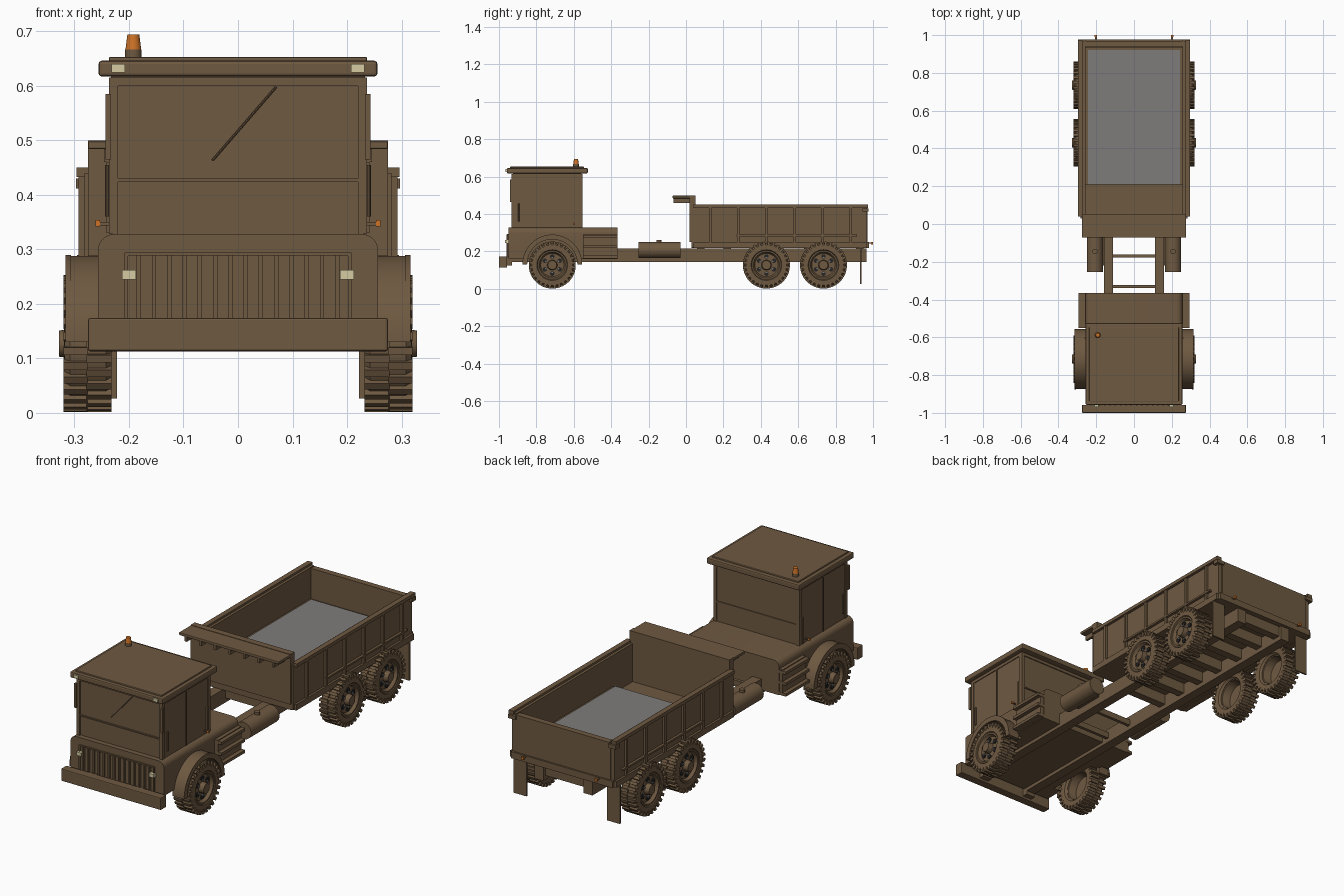
import bpy, bmesh, math
from mathutils import Matrix, Vector

if "Cube" in bpy.data.objects:
    bpy.data.objects.remove(bpy.data.objects["Cube"])


def material(name, rgb):
    m = bpy.data.materials.new(name)
    m.diffuse_color = (*rgb, 1)
    m.use_nodes = True
    m.node_tree.nodes["Principled BSDF"].inputs["Base Color"].default_value = m.diffuse_color
    return m


BROWN = material("earth brown", (0.157, 0.100, 0.053))
GREY = material("steel grey", (0.212, 0.203, 0.194))
ORANGE = material("signal orange", (0.62, 0.17, 0.02))
PALE = material("lamp cream", (0.66, 0.60, 0.36))
DARK = material("dark rim", (0.018, 0.018, 0.018))


def finish(name, bm, mat, mirror=False, bevel=0, segs=2, smooth=False):
    bmesh.ops.recalc_face_normals(bm, faces=bm.faces)
    me = bpy.data.meshes.new(name)
    bm.to_mesh(me)
    bm.free()
    ob = bpy.data.objects.new(name, me)
    bpy.context.collection.objects.link(ob)
    me.materials.append(mat)
    if bevel:
        b = ob.modifiers.new("bevel", "BEVEL")
        b.width, b.segments = bevel, segs
    if mirror:
        ob.modifiers.new("mirror", "MIRROR")
    if smooth:
        bpy.context.view_layer.objects.active = ob
        ob.select_set(True)
        bpy.ops.object.shade_smooth_by_angle()
        ob.select_set(False)
    return ob


def add_box(bm, x, y, z, turn=None):
    m = Matrix.Translation((sum(x) / 2, sum(y) / 2, sum(z) / 2)) @ Matrix.Diagonal(
        (x[1] - x[0], y[1] - y[0], z[1] - z[0], 1))
    bmesh.ops.create_cube(bm, size=1, matrix=(turn or Matrix()) @ m)


def box(name, x, y, z, mat=BROWN, **kw):
    bm = bmesh.new()
    add_box(bm, x, y, z)
    return finish(name, bm, mat, **kw)


def boxes(name, spans, mat=BROWN, **kw):
    bm = bmesh.new()
    for s in spans:
        add_box(bm, *s)
    return finish(name, bm, mat, **kw)


def sym(w):
    return (-w, w)


def rod(name, a, b, r, r2=None, mat=BROWN, n=24, **kw):
    a, b = Vector(a), Vector(b)
    bm = bmesh.new()
    q = (b - a).to_track_quat('Z', 'Y').to_matrix().to_4x4()
    bmesh.ops.create_cone(bm, cap_ends=True, segments=n, radius1=r, radius2=r if r2 is None else r2,
                          depth=(b - a).length, matrix=Matrix.Translation((a + b) / 2) @ q)
    return finish(name, bm, mat, **kw)


def lathe(name, profile, y, z, mat=BROWN, n=48, arc=None, **kw):
    # closed (x, radius) profile swept around an axle along x
    bm = bmesh.new()
    a0, a1 = arc or (0, 2 * math.pi)
    rings = []
    for i in range(n + (1 if arc else 0)):
        a = a0 + (a1 - a0) * i / n
        rings.append([bm.verts.new((x, y + r * math.cos(a), z + r * math.sin(a))) for x, r in profile])
    k = len(profile)
    for i in range(n):
        p, q = rings[i], rings[(i + 1) % len(rings)]
        for j in range(k):
            bm.faces.new((p[j], p[(j + 1) % k], q[(j + 1) % k], q[j]))
    if arc:
        bm.faces.new(rings[0])
        bm.faces.new(rings[-1])
    return finish(name, bm, mat, smooth=True, **kw)


# chassis ladder
box("frame_rail", (0.11, 0.16), (-0.94, 0.965), (0.143, 0.215), mirror=True)
boxes("frame_crossbars", [(sym(0.112), (y - 0.008, y + 0.008), (0.165, 0.195)) for y in (-0.33, -0.17)])
boxes("bed_crossbars", [(sym(0.112), (y - 0.02, y + 0.02), (0.165, 0.222))
                        for y in (0.08, 0.22, 0.36, 0.50, 0.65, 0.80, 0.93)])
WHEELS = (-0.715, 0.43, 0.735)

# wheels: tyre, staggered lugs, rim, dark holes, hub
TYRE = [(0.235, 0.082), (0.232, 0.108), (0.242, 0.117), (0.308, 0.117), (0.318, 0.108),
        (0.319, 0.082), (0.308, 0.074), (0.245, 0.074)]
RIM = [(0.245, 0.078), (0.316, 0.078), (0.316, 0.070), (0.301, 0.062), (0.304, 0.001),
       (0.292, 0.001), (0.290, 0.062), (0.250, 0.070)]
for y in WHEELS:
    z = 0.127
    lathe("tyre", TYRE, y, z, mirror=True)
    lathe("rim", RIM, y, z, mirror=True)
    bm = bmesh.new()
    for i in range(56):
        turn = Matrix.Translation((0, y, z)) @ Matrix.Rotation(math.tau * i / 56, 4, 'X')
        x = (0.276, 0.320) if i % 2 else (0.232, 0.278)
        add_box(bm, x, (-0.007, 0.007), (0.102, 0.1255), turn)
    finish("tread_lugs", bm, BROWN, mirror=True)
    for i in range(6):
        a = math.tau * (i + 0.5) / 6
        hy, hz = y + 0.046 * math.cos(a), z + 0.046 * math.sin(a)
        rod("rim_hole", (0.299, hy, hz), (0.307, hy, hz), 0.012, mat=DARK, n=12, mirror=True)
    rod("hub", (0.29, y, z), (0.328, y, z), 0.029, 0.024, mirror=True, smooth=True)
    bm = bmesh.new()
    for i in range(6):
        turn = Matrix.Translation((0, y, z)) @ Matrix.Rotation(math.tau * i / 6, 4, 'X')
        add_box(bm, (0.300, 0.311), (-0.005, 0.005), (0.034, 0.042), turn)
    finish("wheel_nuts", bm, GREY, mirror=True)

# lower cab body with rounded shoulders and wheel arches
bm = bmesh.new()
add_box(bm, sym(0.257), (-0.95, -0.365), (0.16, 0.328))
tops = [e for e in bm.edges if all(v.co.z > 0.3 for v in e.verts)
        and abs(e.verts[0].co.x - e.verts[1].co.x) < 0.01]
bmesh.ops.bevel(bm, geom=tops, offset=0.03, segments=6, profile=0.5, affect='EDGES')
body = finish("lower_cab_body", bm, BROWN, smooth=True)
cutter = rod("arch_cutter", (0.215, -0.715, 0.127), (0.4, -0.715, 0.127), 0.142, n=40, mirror=True)
cutter.hide_render = True
cutter.hide_viewport = True
cutter.display_type = 'WIRE'
cut = body.modifiers.new("wheel arches", "BOOLEAN")
cut.operation, cut.object = 'DIFFERENCE', cutter
lathe("front_fender", [(0.25, 0.141), (0.25, 0.158), (0.312, 0.158), (0.312, 0.141)],
      -0.715, 0.13, n=32, arc=(0.0, math.pi), mirror=True)
lathe("fender_lip", [(0.306, 0.134), (0.306, 0.160), (0.316, 0.160), (0.316, 0.134)],
      -0.715, 0.13, n=32, arc=(0.0, math.pi), mirror=True)
boxes("side_steps", [((0.25, 0.295), (-0.55, -0.365), (z, z + 0.014)) for z in (0.163, 0.218, 0.272)],
      mirror=True)
box("step_back", (0.25, 0.275), (-0.55, -0.367), (0.165, 0.29), mirror=True)

# bumper, grille and headlamps
box("front_bumper", sym(0.275), (-1.0, -0.957), (0.113, 0.174), bevel=0.004)
box("bumper_mount", (0.11, 0.16), (-0.96, -0.93), (0.125, 0.172), mirror=True)
boxes("grille_frame", [(sym(0.208), (-0.956, -0.945), (0.288, 0.294)),
                       ((-0.208, -0.202), (-0.956, -0.945), (0.172, 0.294)),
                       ((0.202, 0.208), (-0.956, -0.945), (0.172, 0.294))])
boxes("grille_slats", [((x - 0.004, x + 0.004), (-0.96, -0.945), (0.172, 0.29))
                       for x in [-0.182 + 0.028 * i for i in range(14)]])
box("headlamp", (0.187, 0.213), (-0.968, -0.945), (0.245, 0.262), mat=PALE, mirror=True)

# upper cab with framed panels
box("upper_cab", sym(0.233), (-0.925, -0.558), (0.32, 0.62))


def frame(name, w, y, zs):
    boxes(name, [((-w, -w + 0.017), y, zs), ((w - 0.017, w), y, zs),
                 (sym(w), y, (zs[1] - 0.015, zs[1])), (sym(w), y, (0.424, 0.43))])


frame("windscreen_frame", 0.237, (-0.932, -0.922), (0.328, 0.615))
frame("rear_window_frame", 0.237, (-0.56, -0.553), (0.328, 0.615))
boxes("door_frame", [((0.23, 0.237), (-0.93, -0.913), (0.328, 0.615)),
                     ((0.23, 0.237), (-0.574, -0.556), (0.328, 0.615)),
                     ((0.23, 0.237), (-0.93, -0.556), (0.6, 0.615)),
                     ((0.23, 0.237), (-0.747, -0.741), (0.328, 0.6))], mirror=True)
rod("wiper", (-0.047, -0.931, 0.463), (0.070, -0.931, 0.598), 0.0022, n=8)
rod("grab_handle", (0.240, -0.895, 0.36), (0.240, -0.895, 0.455), 0.004, n=10, mirror=True)
box("side_mirror", (0.233, 0.243), (-0.942, -0.928), (0.465, 0.585), mirror=True)
box("side_marker_stalk", (0.235, 0.254), (-0.604, -0.598), (0.344, 0.350), mirror=True)
box("side_marker", (0.253, 0.261), (-0.605, -0.597), (0.342, 0.354), mat=ORANGE, mirror=True)
box("rear_handle", (0.232, 0.241), (-0.583, -0.574), (0.33, 0.46), mirror=True)

# roof, roof lamps and beacon
box("roof", sym(0.256), (-0.958, -0.525), (0.617, 0.646), bevel=0.006)
box("roof_top", sym(0.237), (-0.94, -0.545), (0.64, 0.653), bevel=0.003)
box("roof_lamp", (0.207, 0.232), (-0.964, -0.95), (0.624, 0.640), mat=PALE, mirror=True)
rod("beacon_base", (-0.192, -0.588, 0.65), (-0.192, -0.588, 0.667), 0.015, smooth=True)
rod("beacon", (-0.192, -0.588, 0.666), (-0.192, -0.588, 0.694), 0.0145, 0.011, mat=ORANGE, smooth=True)

# fuel tanks
rod("fuel_tank", (0.207, -0.255, 0.207), (0.207, -0.03, 0.207), 0.043, n=32, mirror=True, smooth=True)
rod("tank_cap", (0.207, -0.145, 0.24), (0.207, -0.145, 0.262), 0.014, n=16, mirror=True, smooth=True)
box("tank_bracket", (0.15, 0.19), (-0.22, -0.07), (0.18, 0.205), mirror=True)

# tipper bed
box("bed_floor", sym(0.27), (0.03, 0.965), (0.218, 0.25))
box("load_base", sym(0.256), (0.21, 0.935), (0.248, 0.286))
box("load_plate", sym(0.243), (0.21, 0.922), (0.284, 0.292), mat=GREY)
box("bed_side", (0.257, 0.282), (0.03, 0.965), (0.22, 0.44), mirror=True)
box("bed_top_rail", (0.270, 0.296), (0.04, 0.972), (0.433, 0.45), mirror=True)
box("bed_bottom_rail", (0.26, 0.293), (0.04, 0.965), (0.217, 0.247), mirror=True)
boxes("bed_side_ribs", [((0.278, 0.293), (y - 0.007, y + 0.007), (0.24, 0.436))
                        for y in (0.13, 0.28, 0.43, 0.58, 0.73, 0.88)], mirror=True)
box("bed_side_strip", (0.278, 0.295), (0.27, 0.915), (0.281, 0.290), mirror=True)
box("headboard", sym(0.275), (0.02, 0.052), (0.25, 0.5))
box("headboard_canopy", sym(0.275), (-0.072, 0.05), (0.484, 0.498), bevel=0.003)
boxes("canopy_ribs", [((x - 0.006, x + 0.006), (-0.068, 0.025), (0.46, 0.486))
                      for x in [-0.24 + 0.08 * i for i in range(7)]])
box("tailgate", sym(0.262), (0.94, 0.97), (0.22, 0.435))
box("tailgate_sill", sym(0.28), (0.955, 0.978), (0.217, 0.25))
box("tailgate_hinge", (0.255, 0.297), (0.945, 0.977), (0.412, 0.43), mirror=True)
box("tail_lamp_mount", (0.197, 0.207), (0.97, 0.992), (0.241, 0.247), mirror=True)
box("tail_lamp", (0.195, 0.209), (0.990, 1.0), (0.238, 0.25), mat=ORANGE, mirror=True)

# rear mud flaps
box("mud_flap", (0.222, 0.292), (0.930, 0.938), (0.026, 0.225), mirror=True)
